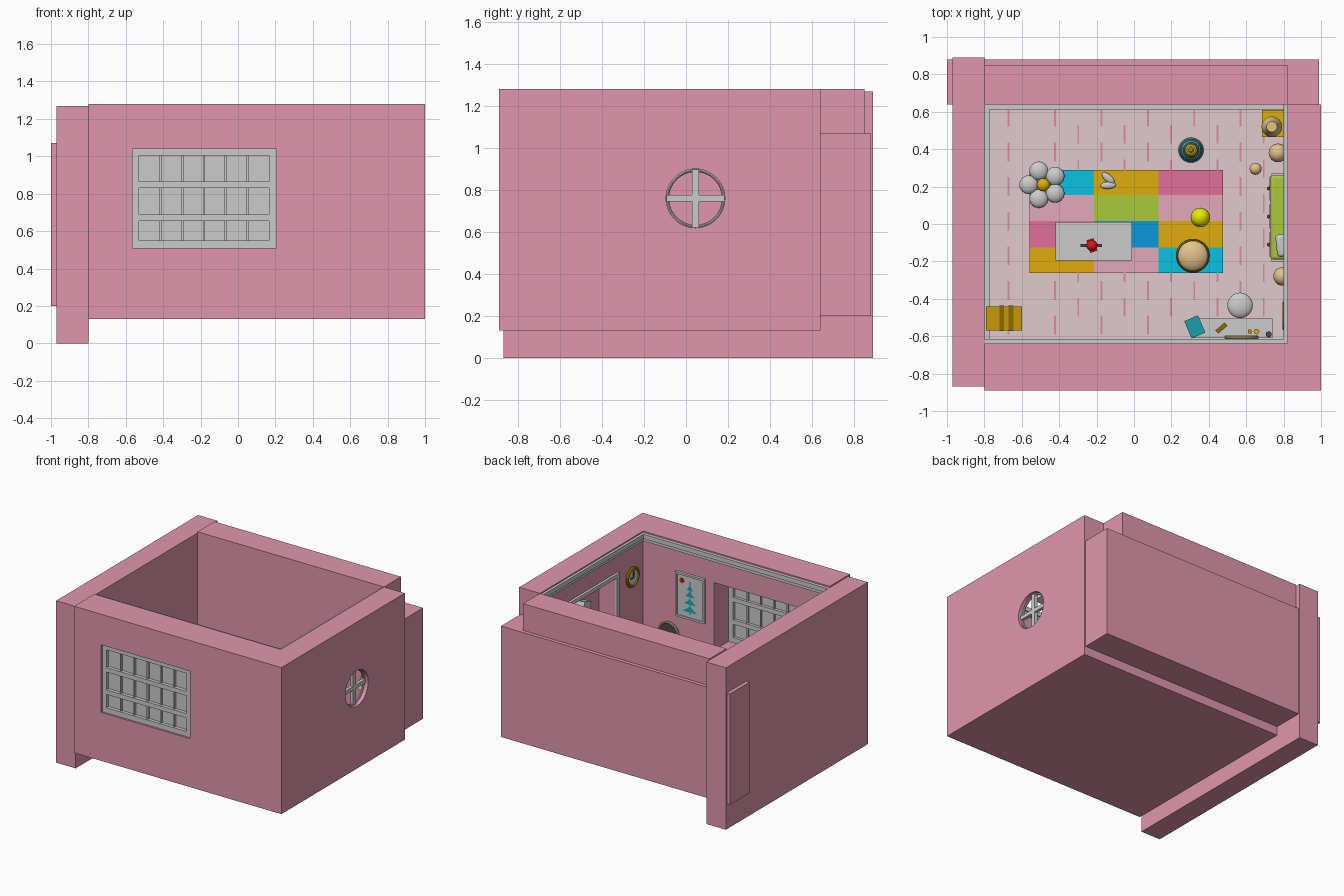
import bpy, math
from mathutils import Vector

def srgb(h):
    c = [int(h[i:i + 2], 16) / 255 for i in (0, 2, 4)]
    return [v / 12.92 if v < 0.04 else ((v + 0.055) / 1.055) ** 2.4 for v in c] + [1]

MATS = {}
for n, h in dict(wall='E096AC', floor='E0CACE', dash='DC8CA2', rose='E07098', blush='E2A9B9', orange='DFAD0C',
                 cyan='0AC2E2', green='ABC93A', blue='0C98DE', gold='C89808', darkgold='8C6A08', tan='E2C38A',
                 yellow='E6EA00', red='E01414', dark='4A4A4C', teal='18A0A8').items():
    MATS[n] = bpy.data.materials.new(n)
    MATS[n].diffuse_color = srgb(h)

def finish(name, mat, smooth=False):
    o = bpy.context.object
    o.name = name
    if mat:
        o.data.materials.append(MATS[mat])
    if smooth:
        bpy.ops.object.shade_smooth_by_angle()
    return o

def box(name, x0, x1, y0, y1, z0, z1, mat=None, rot=(0, 0, 0), bevel=0):
    bpy.ops.mesh.primitive_cube_add(size=1, location=((x0 + x1) / 2, (y0 + y1) / 2, (z0 + z1) / 2))
    o = bpy.context.object
    o.scale = (x1 - x0, y1 - y0, z1 - z0)
    bpy.ops.object.transform_apply(location=False, rotation=False, scale=True)
    o.rotation_euler = rot
    if bevel:
        b = o.modifiers.new('bevel', 'BEVEL')
        b.width, b.segments = bevel, 3
    return finish(name, mat, bevel > 0)

def ball(name, loc, r, mat=None, sz=1.0, sub=24):
    bpy.ops.mesh.primitive_uv_sphere_add(segments=sub, ring_count=sub // 2, radius=r, location=loc)
    bpy.context.object.scale = (1, 1, sz)
    return finish(name, mat, True)

def cyl(name, loc, r, h, mat=None, axis='Z', r2=None, n=32):
    rot = {'Z': (0, 0, 0), 'X': (0, math.pi / 2, 0), 'Y': (math.pi / 2, 0, 0)}[axis]
    bpy.ops.mesh.primitive_cone_add(vertices=n, radius1=r, radius2=r if r2 is None else r2, depth=h,
                                    location=loc, rotation=rot)
    return finish(name, mat, True)

def ring(name, loc, R, r, mat=None, axis='Z'):
    rot = {'Z': (0, 0, 0), 'X': (0, math.pi / 2, 0), 'Y': (math.pi / 2, 0, 0)}[axis]
    bpy.ops.mesh.primitive_torus_add(major_radius=R, minor_radius=r, major_segments=32, minor_segments=10,
                                     location=loc, rotation=rot)
    return finish(name, mat, True)

def cut(target, cutter):
    m = target.modifiers.new('cut', 'BOOLEAN')
    m.operation, m.object, m.solver = 'DIFFERENCE', cutter, 'EXACT'
    bpy.context.view_layer.objects.active = target
    bpy.ops.object.modifier_apply(modifier=m.name)
    bpy.data.objects.remove(cutter)

# Room shell: floor, front wall and right wall in one piece
shell = box('front_right_walls_and_floor', -0.80, 1.0, -0.89, 0.64, 0.13, 1.28, 'wall')
cut(shell, box('cutter', -0.9, 0.82, -0.64, 0.9, 0.2, 2))
cut(shell, box('cutter', -0.565, 0.205, -1, -0.5, 0.51, 1.04))
cut(shell, box('cutter', 0.7, 0.96, -0.29, 0.39, 0.22, 1.05))
cut(shell, cyl('cutter', (0.95, 0.045, 0.76), 0.14, 0.3, axis='X', n=48))
box('left_wall', -0.97, -0.80, -0.87, 0.89, 0, 1.27, 'wall')
box('back_wall_lower', -1.0, 0.99, 0.64, 0.88, 0.2, 1.07, 'wall')
box('back_wall_upper', -0.80, 0.82, 0.64, 0.85, 1.07, 1.28, 'wall')

# Floor covering with plank joints
box('floor', -0.80, 0.82, -0.64, 0.64, 0.195, 0.205, 'floor')
for i in range(12):
    for j in range(7):
        y = 0.57 - 0.185 * j - 0.09 * (i % 2)
        if i != 1 and y > -0.6:
            x = -0.67 + 0.124 * i
            box('plank_joint', x - 0.005, x + 0.005, y - 0.05, min(y + 0.05, 0.61), 0.2, 0.207, 'dash')

# Skirting and crown trims
box('skirting_left', -0.80, -0.772, -0.64, 0.64, 0.2, 0.26)
box('skirting_back', -0.80, 0.80, 0.612, 0.64, 0.2, 0.26)
box('skirting_front', -0.80, 0.82, -0.64, -0.615, 0.2, 0.26)
for z0, z1, d in ((1.235, 1.27, 0.025), (1.21, 1.235, 0.014)):
    box('crown_front', -0.80, 0.82, -0.64, -0.64 + d, z0, z1)
    box('crown_right', 0.82 - d * 0.8, 0.82, -0.64, 0.64, z0, z1)

# Front window: frame, bars and panes
Y0, Y1 = -0.875, -0.82
for x0, x1 in ((-0.565, -0.53), (0.165, 0.205)):
    box('window_side', x0, x1, Y0, Y1, 0.51, 1.04)
for z0, z1 in ((0.51, 0.55), (0.655, 0.69), (0.83, 0.865), (1.005, 1.04)):
    box('window_rail', -0.565, 0.205, Y0, Y1, z0, z1)
for i in range(1, 6):
    x = -0.53 + i * 0.116
    box('window_bar', x - 0.006, x + 0.006, Y0 + 0.01, Y1 - 0.01, 0.53, 1.02)
box('window_panes', -0.54, 0.18, -0.848, -0.842, 0.53, 1.02)

# Round window in the right wall
ring('round_window_rim', (0.965, 0.045, 0.76), 0.134, 0.008, axis='X')
box('round_window_bar', 0.955, 0.98, -0.093, 0.183, 0.745, 0.775)
box('round_window_post', 0.955, 0.98, 0.028, 0.062, 0.622, 0.898)

# Nook frame, bed with drawers, pillow and hanging shade
for y0, y1 in ((-0.32, -0.29), (0.39, 0.42)):
    box('nook_frame_side', 0.80, 0.83, y0, y1, 0.2, 1.08)
box('nook_frame_top', 0.80, 0.83, -0.32, 0.42, 1.05, 1.08)
box('bed_base', 0.735, 0.955, -0.20, 0.27, 0.205, 0.36)
box('bed_mattress', 0.73, 0.955, -0.19, 0.26, 0.36, 0.42, 'green', bevel=0.015)
for y in (-0.11, 0.04, 0.19):
    box('drawer_front', 0.725, 0.74, y - 0.065, y + 0.065, 0.23, 0.34, 'blush')
    ball('drawer_knob', (0.72, y, 0.285), 0.01, 'darkgold', sub=12)
box('pillow', 0.76, 0.92, -0.17, -0.05, 0.43, 0.47, None, (0, 0.1, 0.1), 0.018)
box('hanging_shade', 0.83, 0.92, -0.02, 0.11, 0.90, 0.98, None, (0.35, 0, 0.2))
cyl('shade_cord', (0.875, 0.045, 1.01), 0.004, 0.09, n=8)

# Wall clock
cyl('clock_face', (0.81, -0.49, 0.98), 0.065, 0.02, axis='X')
ring('clock_rim', (0.805, -0.49, 0.98), 0.067, 0.012, 'gold', 'X')
box('clock_hand_long', 0.794, 0.8, -0.494, -0.486, 0.98, 1.03, 'dark')
box('clock_hand_short', 0.794, 0.8, -0.49, -0.455, 0.976, 0.984, 'dark')

# Poster with a tree and a sun
box('poster_sheet', 0.29, 0.52, -0.64, -0.628, 0.71, 1.04)
for x in (0.28, 0.515):
    box('poster_frame_side', x, x + 0.015, -0.64, -0.62, 0.70, 1.05)
for z in (0.70, 1.035):
    box('poster_frame_rail', 0.28, 0.53, -0.64, -0.62, z, z + 0.015)
cyl('poster_sun', (0.475, -0.626, 0.99), 0.018, 0.008, 'red', 'Y', n=20)
box('poster_trunk', 0.40, 0.408, -0.63, -0.624, 0.74, 0.99, 'teal')
for z, w in ((0.78, 0.065), (0.84, 0.052), (0.90, 0.04), (0.95, 0.028)):
    cone = cyl('poster_branch', (0.404, -0.626, z), w, 0.045, 'teal', r2=0, n=4)
    cone.scale.y = 0.08

# Patchwork rug
xs, ys = (-0.56, -0.215, 0.13, 0.475), (0.29, 0.155, 0.015, -0.125, -0.262)
rows = (('cyan', 'orange', 'rose'), ('blush', 'green', 'blush'), ('rose', 'blue', 'orange'),
        ('orange', 'blush', 'cyan'))
for j, row in enumerate(rows):
    for i, m in enumerate(row):
        box('rug_patch', xs[i], xs[i + 1], ys[j + 1], ys[j], 0.203, 0.214, m)

# Low table with a toy plane
box('table_top', -0.42, -0.01, -0.195, 0.012, 0.33, 0.35)
for x in (-0.40, -0.05):
    for y in (-0.18, -0.025):
        box('table_leg', x, x + 0.025, y, y + 0.025, 0.21, 0.33)
ball('plane_body', (-0.225, -0.115, 0.38), 0.03, 'red', sub=16)
box('plane_wing', -0.285, -0.17, -0.122, -0.108, 0.375, 0.383, 'dark')
box('plane_tail', -0.245, -0.205, -0.15, -0.08, 0.37, 0.39, 'red', (0, 0, 0.3))

# Flower cushion
for k in range(5):
    a = math.radians(72 * k + 36)
    ball('flower_petal', (-0.485 + 0.078 * math.cos(a), 0.21 + 0.078 * math.sin(a), 0.24), 0.05, sz=0.6)
ball('flower_centre', (-0.485, 0.21, 0.255), 0.034, 'orange', 0.7)

# Slippers
for y, r in ((0.245, -0.7), (0.207, 0.05)):
    s = ball('slipper', (-0.138, y, 0.222), 0.02, sz=0.7, sub=16)
    s.scale.x, s.rotation_euler.z = 2.1, r

# Floor toys, poufs and soft balls
ball('yellow_ball', (0.355, 0.035, 0.265), 0.052, 'yellow')
pouf = ball('striped_pouf', (0.315, -0.17, 0.262), 0.088, 'tan', 0.6, 32)
for k in (-0.02, 0, 0.02):
    ring('pouf_seam', (0.315, -0.17, 0.262 + k), 0.088 * math.sqrt(1 - (k / 0.053) ** 2), 0.003, 'darkgold')
for k, (r, m) in enumerate(((0.048, None), (0.042, 'cyan'), (0.034, None), (0.025, 'cyan'), (0.016, 'orange'))):
    ring('stacking_ring', (0.305, 0.395, 0.225 + 0.03 * k), r, 0.019, m)
ball('stacking_tip', (0.305, 0.395, 0.375), 0.014, 'green', sub=12)
for x, y, r in ((0.77, 0.38, 0.05), (0.65, 0.295, 0.032), (0.795, -0.28, 0.05)):
    ball('soft_ball', (x, y, 0.205 + r), r, 'tan')

# Corner stand with lamp
box('corner_stand', 0.685, 0.80, 0.465, 0.61, 0.205, 0.42, 'orange')
cyl('lamp_base', (0.737, 0.52, 0.43), 0.04, 0.02, 'tan')
cyl('lamp_stem', (0.737, 0.52, 0.48), 0.01, 0.1)
cyl('lamp_shade', (0.737, 0.52, 0.56), 0.055, 0.09, 'tan', r2=0.028)

# Chest with raised bands
box('chest_body', -0.79, -0.60, -0.57, -0.44, 0.205, 0.33, 'gold')
for x in (-0.72, -0.67):
    box('chest_band', x, x + 0.025, -0.573, -0.437, 0.21, 0.336, 'darkgold')

# Desk, mirror, stool and desk items
box('desk_top', 0.31, 0.74, -0.61, -0.505, 0.43, 0.45)
for x in (0.32, 0.705):
    for y in (-0.60, -0.54):
        box('desk_leg', x, x + 0.025, y, y + 0.025, 0.205, 0.43)
box('desk_drawer', 0.55, 0.70, -0.60, -0.515, 0.36, 0.43)
cyl('mirror_glass', (0.575, -0.607, 0.56), 0.08, 0.012, 'dark', 'Y')
ring('mirror_rim', (0.575, -0.605, 0.56), 0.082, 0.01, 'tan', 'Y')
box('notebook', 0.285, 0.365, -0.60, -0.50, 0.45, 0.465, 'teal', (0, 0, 0.4))
box('pencil_box', 0.435, 0.50, -0.568, -0.545, 0.45, 0.47, 'darkgold', (0, 0, 0.7))
for x, y, r, m in ((0.62, -0.575, 0.012, 'gold'), (0.655, -0.575, 0.015, 'orange'), (0.72, -0.59, 0.016, 'dark')):
    cyl('desk_pot', (x, y, 0.47), r, 0.04, m, n=16)
ball('stool_seat', (0.567, -0.435, 0.35), 0.068, sz=0.45)
cyl('stool_leg', (0.567, -0.435, 0.27), 0.015, 0.13)
cyl('stool_foot', (0.567, -0.435, 0.212), 0.05, 0.015)
